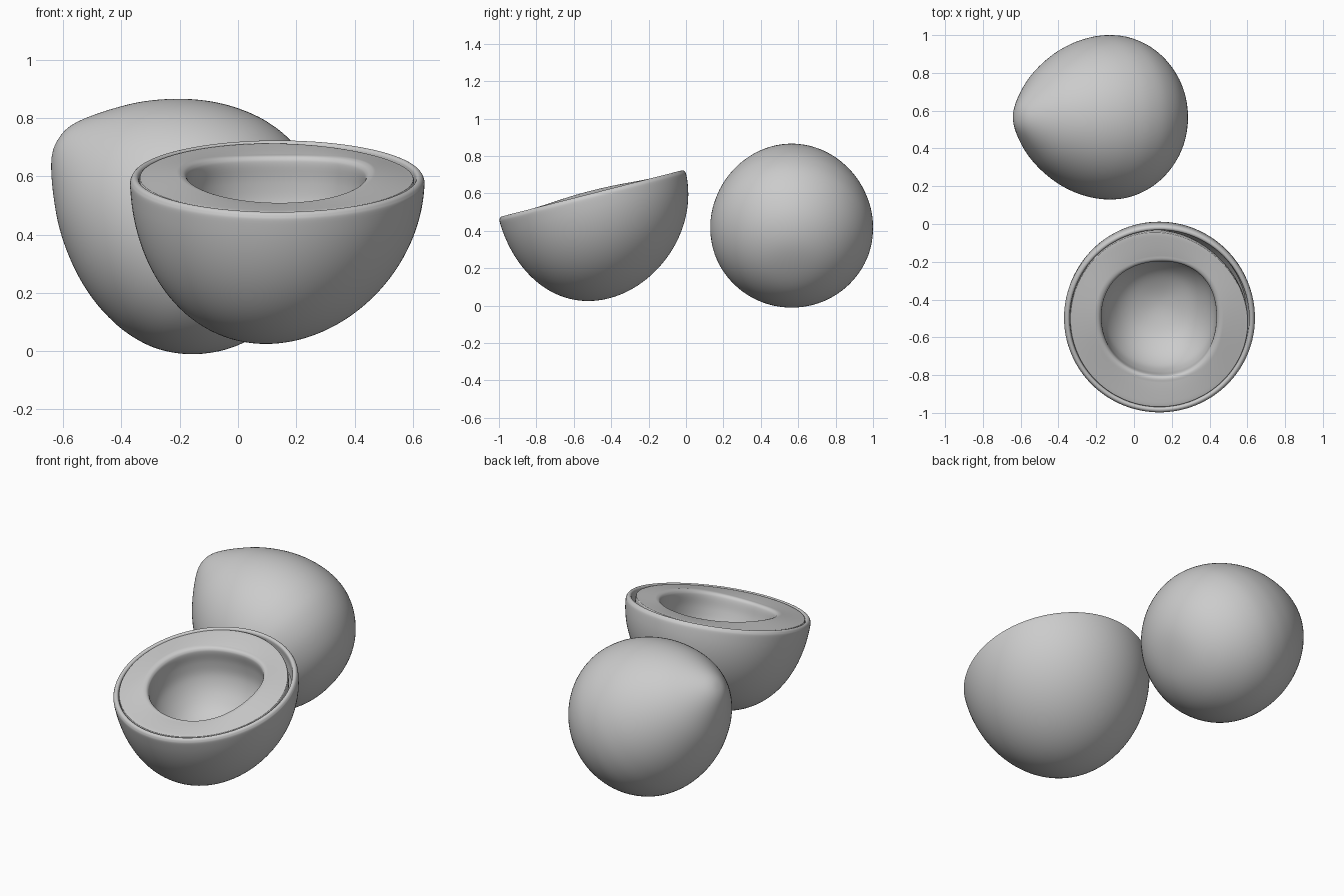
import bpy, bmesh, math
from mathutils import Vector

if "Cube" in bpy.data.objects:
    bpy.data.objects.remove(bpy.data.objects["Cube"])


def smooth_profile(pts, sub=5):
    """Catmull-Rom curve through (radius, height) points."""
    p = [Vector(q) for q in pts]

    def end(a, b):
        # mirror across the axis at a pole, else extend straight
        return Vector((-b.x, b.y)) if a.x < 1e-6 else 2 * a - b

    p = [end(p[0], p[1])] + p + [end(p[-1], p[-2])]
    out = []
    for i in range(1, len(p) - 2):
        a, b, c, d = p[i - 1:i + 3]
        for k in range(sub):
            t = k / sub
            out.append(0.5 * (2 * b + (c - a) * t + (2 * a - 5 * b + 4 * c - d) * t * t
                              + (3 * b - a - 3 * c + d) * t ** 3))
    return out + [p[-2]]


def lathe(name, profile, location, rotation, warp=None, n=128):
    """Turn a profile about local z; warp(r, z, angle) returns a local point."""
    bm = bmesh.new()
    rings = []
    for r, z in profile:
        count = 1 if r < 1e-6 else n
        ring = []
        for i in range(count):
            a = 2 * math.pi * i / n
            co = warp(r, z, a) if warp else (r * math.cos(a), r * math.sin(a), z)
            ring.append(bm.verts.new(co))
        rings.append(ring)
    for lo, hi in zip(rings, rings[1:]):
        for i in range(n):
            j = (i + 1) % n
            if len(lo) == 1:
                bm.faces.new((lo[0], hi[j], hi[i]))
            elif len(hi) == 1:
                bm.faces.new((lo[i], lo[j], hi[0]))
            else:
                bm.faces.new((lo[i], lo[j], hi[j], hi[i]))
    for f in bm.faces:
        f.smooth = True
    me = bpy.data.meshes.new(name)
    bm.to_mesh(me)
    bm.free()
    ob = bpy.data.objects.new(name, me)
    ob.location = location
    ob.rotation_euler = rotation
    bpy.context.collection.objects.link(ob)
    return ob


# Whole nut: round body with a blunt tip leaning up to the left
nut = [(0, -0.43), (0.15, -0.412), (0.275, -0.35), (0.37, -0.25), (0.423, -0.135),
       (0.435, -0.02), (0.418, 0.09), (0.382, 0.19), (0.328, 0.285), (0.258, 0.375),
       (0.176, 0.452), (0.1, 0.51), (0.048, 0.537), (0, 0.544)]
lathe("whole_nut", smooth_profile(nut), (-0.158, 0.565, 0.436), (0, -1.0, 0))

# Half nut, its cut face tilted towards the front
HALF_POS = (0.135, -0.503, 0.597)
HALF_ROT = (0.25, 0, 0)
STRETCH = 1.018


def shell_warp(r, z, a):
    return (r * math.cos(a) - 0.13 * z * z,
            STRETCH * r * math.sin(a) - 0.16 * z * z, z)


# Outer shell: deep bowl, rounded lip, narrow groove inside
shell = [(0.506 * math.sin(t), -0.563 * math.cos(t))
         for t in [math.pi / 2 * 0.97 * k / 14 for k in range(15)]]
shell += [(0.502, -0.008), (0.495, 0.001), (0.486, 0.003), (0.479, -0.001),
          (0.475, -0.012), (0.472, -0.05), (0.462, -0.1)]
lathe("shell_half", smooth_profile(shell), HALF_POS, HALF_ROT, shell_warp)


# Flesh: flat ring shrunk from the shell on one side, with a squarish hollow
def flesh_warp(r, z, a):
    outer = max(0.0, min(1.0, (r - 0.33) / 0.12))
    inner = 1 - outer
    gap = 0.024 * max(0.0, math.cos(a - math.radians(48))) ** 4
    r2 = r - outer * gap - r * inner * (0.014 * math.cos(4 * a) + 0.012 * math.cos(3 * a + 0.6))
    ring = max(0.0, 1 - abs(r - 0.34) / 0.12)
    z2 = z + 0.012 * ring * math.cos(2 * a)
    return (r2 * math.cos(a), STRETCH * r2 * math.sin(a), z2)


flesh = [(0.461, -0.1), (0.471, -0.05), (0.4735, -0.012), (0.472, -0.003), (0.464, 0.0),
         (0.41, 0.004), (0.36, 0.006), (0.33, 0.005), (0.315, -0.004), (0.309, -0.025),
         (0.309, -0.09), (0.295, -0.17), (0.25, -0.25), (0.18, -0.315), (0.09, -0.352),
         (0, -0.365)]
lathe("flesh", smooth_profile(flesh), HALF_POS, HALF_ROT, flesh_warp)
